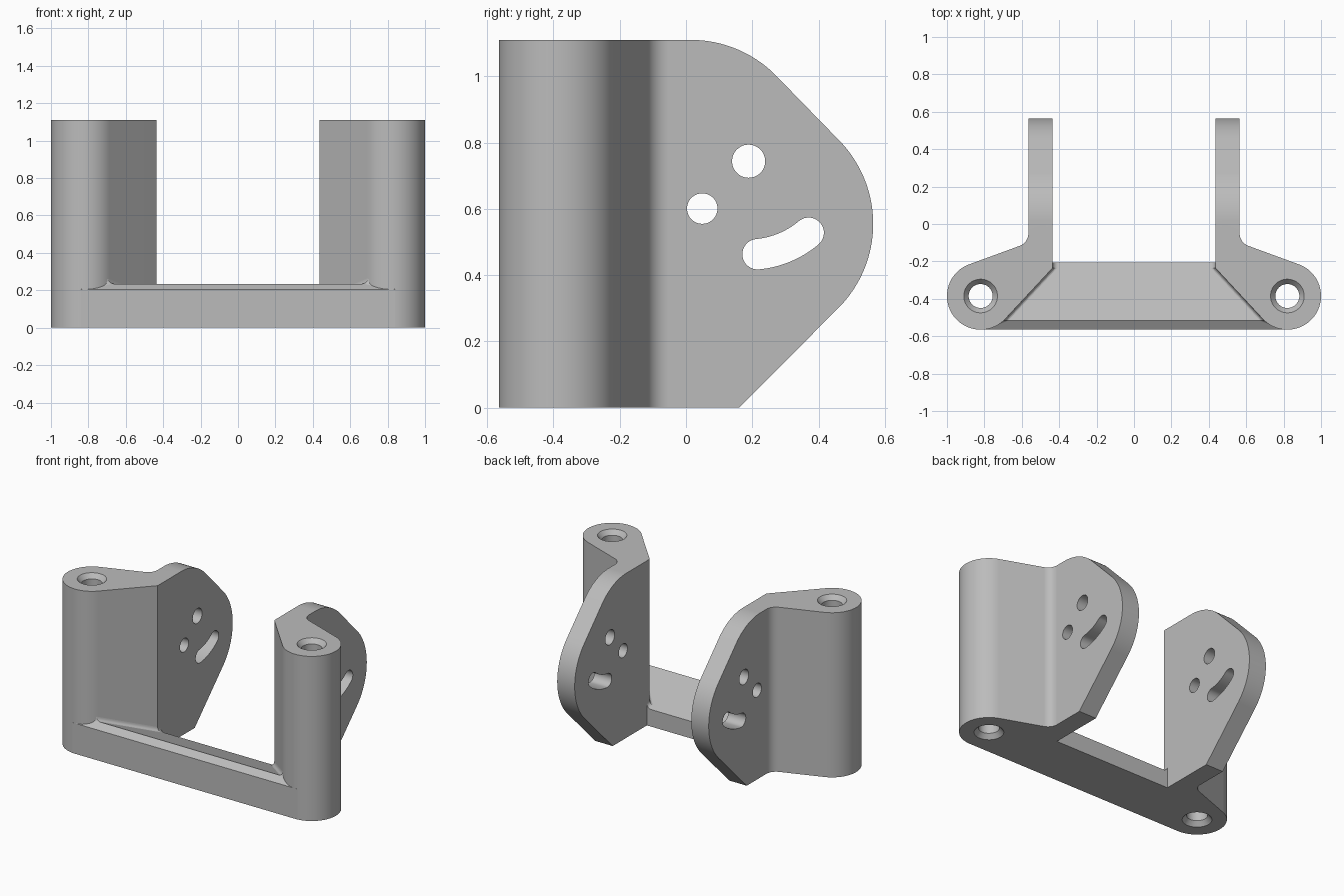
import bpy, bmesh
from math import sin, cos, radians, sqrt

cube = bpy.data.objects.get("Cube")
if cube:
    bpy.data.objects.remove(cube)

grey = bpy.data.materials.new("matte grey")
grey.use_nodes = True
grey.diffuse_color = (0.5, 0.5, 0.5, 1)
grey.node_tree.nodes["Principled BSDF"].inputs["Base Color"].default_value = (0.5, 0.5, 0.5, 1)

HEIGHT = 1.11
BOSS_X, BOSS_Y, BOSS_R = 0.82, -0.385, 0.18
INNER, OUTER = 0.435, 0.565


def arc(cx, cy, r, start, end, n=16):
    angles = [radians(start + (end - start) * i / n) for i in range(n + 1)]
    return [(cx + r * cos(a), cy + r * sin(a)) for a in angles]


def circle(cx, cy, r, n=48):
    return arc(cx, cy, r, 0, 360, n)[:-1]


def loft(name, rings):
    """Skin equal-length rings of 3D points and cap both ends."""
    bm = bmesh.new()
    loops = [[bm.verts.new(p) for p in ring] for ring in rings]
    for a, b in zip(loops, loops[1:]):
        for i in range(len(a)):
            j = (i + 1) % len(a)
            bm.faces.new((a[i], a[j], b[j], b[i]))
    bm.faces.new(loops[0][::-1])
    bm.faces.new(loops[-1])
    bmesh.ops.recalc_face_normals(bm, faces=bm.faces)
    mesh = bpy.data.meshes.new(name)
    bm.to_mesh(mesh)
    bm.free()
    mesh.materials.append(grey)
    obj = bpy.data.objects.new(name, mesh)
    bpy.context.collection.objects.link(obj)
    return obj


def side_prism(name, outline, x0=0.2, x1=1.2):
    return loft(name, [[(x, y, z) for y, z in outline] for x in (x0, x1)])


def boolean(obj, cutter, operation="DIFFERENCE"):
    mod = obj.modifiers.new("cut", "BOOLEAN")
    mod.object, mod.operation, mod.solver = cutter, operation, "EXACT"
    graph = bpy.context.evaluated_depsgraph_get()
    result = bpy.data.meshes.new_from_object(obj.evaluated_get(graph))
    obj.modifiers.clear()
    obj.data = result
    bpy.data.objects.remove(cutter)


def finish(obj):
    bpy.ops.object.select_all(action="DESELECT")
    obj.select_set(True)
    bpy.context.view_layer.objects.active = obj
    bpy.ops.object.shade_smooth_by_angle(angle=radians(20))
    normal = obj.modifiers.new("even normals", "WEIGHTED_NORMAL")
    normal.keep_sharp = True


# Arm: round boss flowing into an upright plate, in plan
plan = arc(BOSS_X, BOSS_Y, BOSS_R, 222.9 - 360, 70, 48)
plan += arc(0.635, -0.051, 0.07, 250, 180, 12)
plan += [(OUTER, 0.565), (INNER, 0.565), (INNER, -0.235)]
arms = loft("side_arms", [[(x, y, z) for x, y in plan] for z in (0, HEIGHT)])

# Rounded nose of the plate, seen from the side
nose = [(-0.8, -0.1), (0.06, -0.1)]
nose += arc(0.205, 0.555, 0.36, -45, 45, 32)
nose += arc(0.015, HEIGHT - 0.36, 0.36, 45, 90, 20)
nose += [(-0.1, HEIGHT), (-0.1, HEIGHT + 0.1), (-0.8, HEIGHT + 0.1)]
boolean(arms, side_prism("nose_cutter", nose), "INTERSECT")

# Two round holes and a curved slot
PY, PZ, SWEEP, HALF = 0.189, 0.744, 0.282, 0.046
A0, A1 = -84.5, -50
ends = [(PY + SWEEP * cos(radians(a)), PZ + SWEEP * sin(radians(a))) for a in (A0, A1)]
slot = arc(PY, PZ, SWEEP + HALF, A0, A1)
slot += arc(*ends[1], HALF, A1, A1 + 180)[1:-1]
slot += arc(PY, PZ, SWEEP - HALF, A1, A0)
slot += arc(*ends[0], HALF, A0 + 180, A0 + 360)[1:-1]
for outline in (circle(PY, PZ, 0.05), circle(0.049, 0.601, 0.046), slot):
    boolean(arms, side_prism("hole_cutter", outline))

# Vertical bore, countersunk at both ends
bore = [(-0.03, 0.09), (0, 0.09), (0.03, 0.064),
        (HEIGHT - 0.03, 0.064), (HEIGHT, 0.09), (HEIGHT + 0.03, 0.09)]
boolean(arms, loft("bore_cutter", [[(x, y, z) for x, y in circle(BOSS_X, BOSS_Y, r)]
                                   for z, r in bore]))

finish(arms)
mirror = arms.modifiers.new("mirror", "MIRROR")
arms.modifiers.move(1, 0)

# Cross bar: wedge section (y, z, wall x, filleted) blending up into the arm walls
FILLET = 0.03
section = [(-0.565, 0, 0.82, 0), (-0.565, 0.205, 0.82, 0), (-0.515, 0.235, 0.695, 1),
           (-0.235, 0.127, INNER, 1), (-0.205, 0.115, INNER, 1), (-0.205, 0, INNER, 0)]


def bar_ring(offset, side):
    gap = max(offset, 0)
    lift = FILLET - sqrt(FILLET ** 2 - (FILLET - gap) ** 2)
    return [(side * (wall - offset), y, z + lift * f) for y, z, wall, f in section]


offsets = [-0.02] + [FILLET * (1 - cos(radians(15 * i))) for i in range(7)]
rings = [bar_ring(o, -1) for o in offsets] + [bar_ring(o, 1) for o in offsets[::-1]]
bar = loft("cross_bar", rings)
finish(bar)
